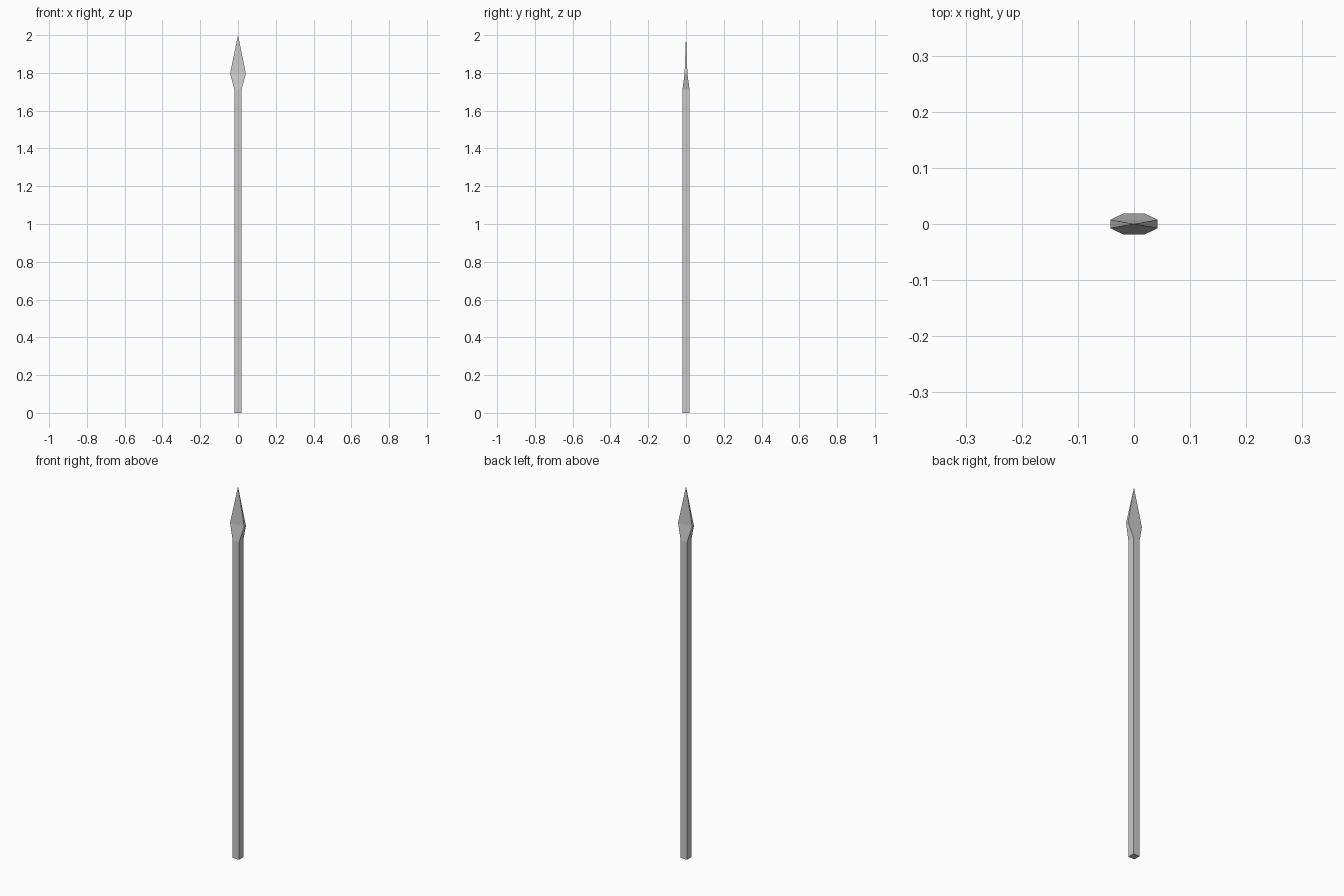
import bpy, bmesh

if "Cube" in bpy.data.objects:
    bpy.data.objects.remove(bpy.data.objects["Cube"])

def loft(name, sections, tip=None):
    """Join rectangular sections (half x, half y, z), ending in a cap or a point."""
    bm = bmesh.new()
    rings = [[bm.verts.new((sx * hx, sy * hy, z))
              for sx, sy in ((-1, -1), (1, -1), (1, 1), (-1, 1))]
             for hx, hy, z in sections]
    for a, b in zip(rings, rings[1:]):
        for i in range(4):
            j = (i + 1) % 4
            bm.faces.new((a[i], a[j], b[j], b[i]))
    bm.faces.new(rings[0][::-1])
    if tip is None:
        bm.faces.new(rings[-1])
    else:
        point = bm.verts.new((0, 0, tip))
        for i in range(4):
            bm.faces.new((rings[-1][i], rings[-1][(i + 1) % 4], point))
    bmesh.ops.recalc_face_normals(bm, faces=bm.faces)
    mesh = bpy.data.meshes.new(name)
    bm.to_mesh(mesh)
    bm.free()
    obj = bpy.data.objects.new(name, mesh)
    bpy.context.collection.objects.link(obj)
    return obj

R = 0.0188  # shaft half width

# Square shaft
loft("shaft", [(R, R, 0), (R, R, 1.712)])

# Flattened spear head: flares sideways, thins front to back, ends in a point
loft("spear_head", [(R, R, 1.712), (0.042, 0.0075, 1.796)], tip=2.0)
